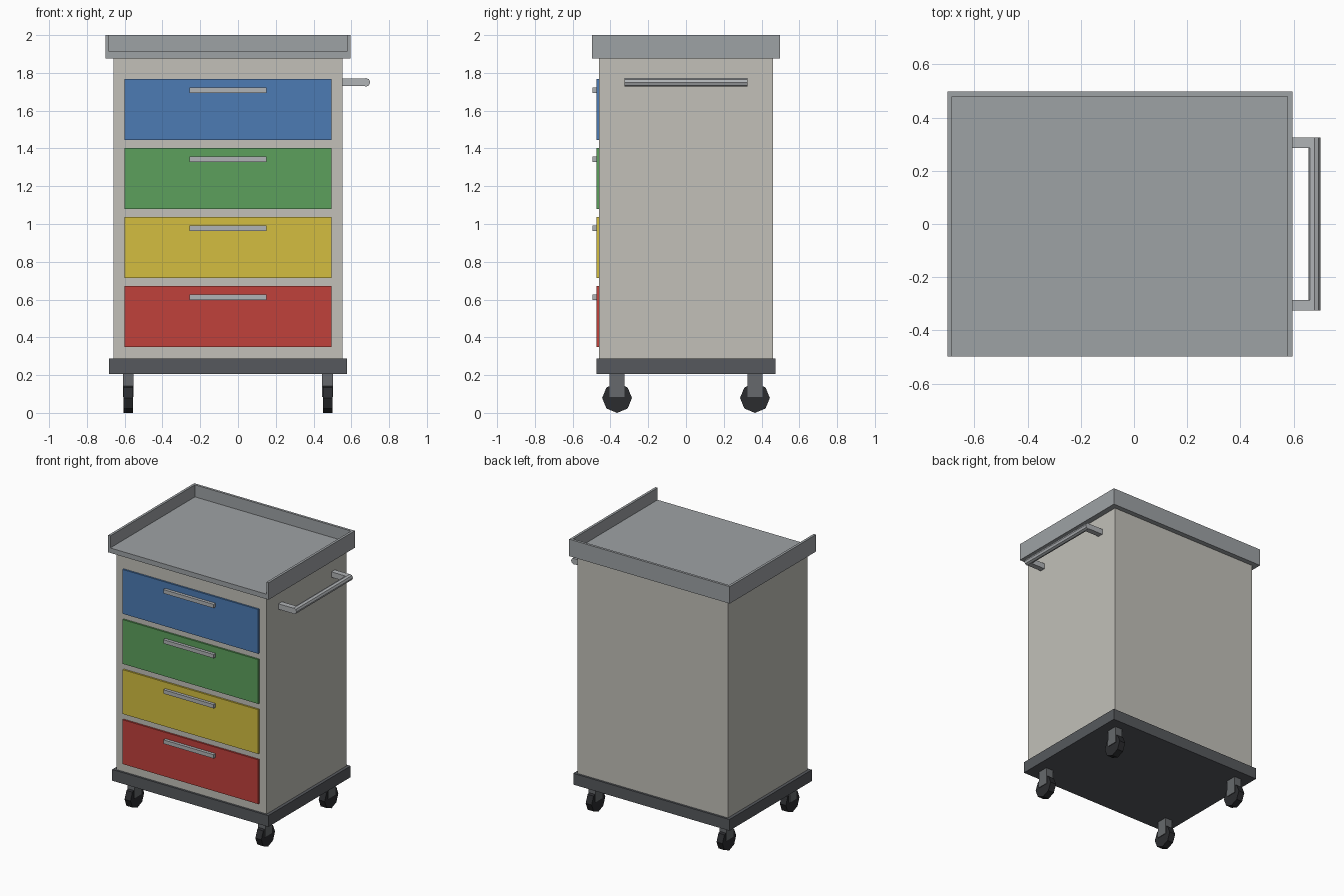
import bpy, bmesh, math
from mathutils import Matrix, Vector

if "Cube" in bpy.data.objects:
    bpy.data.objects.remove(bpy.data.objects["Cube"])

CX = -0.053  # centre of the cabinet; the push handle sticks out on the right


def material(name, hex_code):
    def lin(c):
        return c / 12.92 if c <= 0.04045 else ((c + 0.055) / 1.055) ** 2.4
    m = bpy.data.materials.new(name)
    m.diffuse_color = [lin(int(hex_code[i:i + 2], 16) / 255) for i in (0, 2, 4)] + [1]
    m.use_nodes = True
    m.node_tree.nodes["Principled BSDF"].inputs["Base Color"].default_value = m.diffuse_color
    return m


def add_object(name, bm, mat):
    bmesh.ops.recalc_face_normals(bm, faces=bm.faces)
    mesh = bpy.data.meshes.new(name)
    bm.to_mesh(mesh)
    bm.free()
    mesh.materials.append(mat)
    ob = bpy.data.objects.new(name, mesh)
    bpy.context.collection.objects.link(ob)
    return ob


def box(name, mat, x, y, z):
    lo, hi = Vector((x[0], y[0], z[0])), Vector((x[1], y[1], z[1]))
    bm = bmesh.new()
    bmesh.ops.create_cube(bm, size=1, matrix=Matrix.Translation((lo + hi) / 2)
                          @ Matrix.Diagonal((*(hi - lo), 1)))
    return add_object(name, bm, mat)


def octagon_rod(name, mat, centre, radius, length, axis):
    bm = bmesh.new()
    bmesh.ops.create_cone(bm, cap_ends=True, segments=8, radius1=radius, radius2=radius,
                          depth=length, matrix=Matrix.Translation(centre)
                          @ Matrix.Rotation(math.pi / 2, 4, axis))
    return add_object(name, bm, mat)


def extrude_profile(name, mat, points, y0, y1):
    bm = bmesh.new()
    face = bm.faces.new([bm.verts.new((x, y0, z)) for x, z in points])
    new = bmesh.ops.extrude_face_region(bm, geom=[face], use_keep_orig=True)["geom"]
    bmesh.ops.translate(bm, vec=(0, y1 - y0, 0),
                        verts=[v for v in new if isinstance(v, bmesh.types.BMVert)])
    return add_object(name, bm, mat)


shell = material("shell", "C2C0B9")
steel = material("steel", "9EA2A5")
bright = material("handle_metal", "B0B3B6")
dark = material("base_grey", "56595D")
fork = material("fork_grey", "66696C")
rubber = material("rubber", "2B2C2F")

# Cabinet body and base
box("cabinet_body", shell, (CX - 0.607, CX + 0.607), (-0.46, 0.46), (0.288, 1.876))
box("base_plate", dark, (CX - 0.63, CX + 0.63), (-0.475, 0.475), (0.206, 0.288))

# Top tray: U-shaped profile, open at the front, with a back lip
W, T, Z0, ZF, Z1 = 0.648, 0.018, 1.876, 1.912, 2.0
right = [(W, Z0), (W, Z1), (W - T, Z1), (W - T, ZF)]
profile = [(CX + x, z) for x, z in right] + [(CX - x, z) for x, z in reversed(right)]
extrude_profile("tray_top", steel, profile, -0.497, 0.497)
box("tray_back_lip", steel, (CX - W + T, CX + W - T), (0.479, 0.497), (ZF, Z1))

# Drawers, bottom to top, each with a pull
colours = [("red", "C0413B"), ("yellow", "D3BE40"), ("green", "5CA05C"), ("blue", "4C7BB4")]
for i, (colour, code) in enumerate(colours):
    z = 0.349 + i * 0.3655
    box(f"drawer_{colour}", material(colour, code), (CX - 0.547, CX + 0.547),
        (-0.473, -0.459), (z, z + 0.323))
    box(f"drawer_pull_{colour}", bright, (CX - 0.203, CX + 0.203),
        (-0.495, -0.472), (z + 0.249, z + 0.277))

# Push handle on the right side
R, HX, HZ = 0.0225, 0.6775, 1.75
octagon_rod("push_bar", bright, (HX, 0, HZ), R, 0.65, 'X')
for side in (-1, 1):
    box("push_bar_arm", bright, (CX + 0.6, HX), sorted((side * 0.285, side * 0.325)),
        (HZ - 0.02, HZ + 0.02))

# Casters
for sx in (-1, 1):
    for sy in (-1, 1):
        x, y = CX + sx * 0.528, sy * 0.365
        box("caster_fork", fork, (x - 0.029, x + 0.029), (y - 0.04, y + 0.04), (0.085, 0.208))
        octagon_rod("caster_wheel", rubber, (x, y, 0.079), 0.079, 0.048, 'Y')
